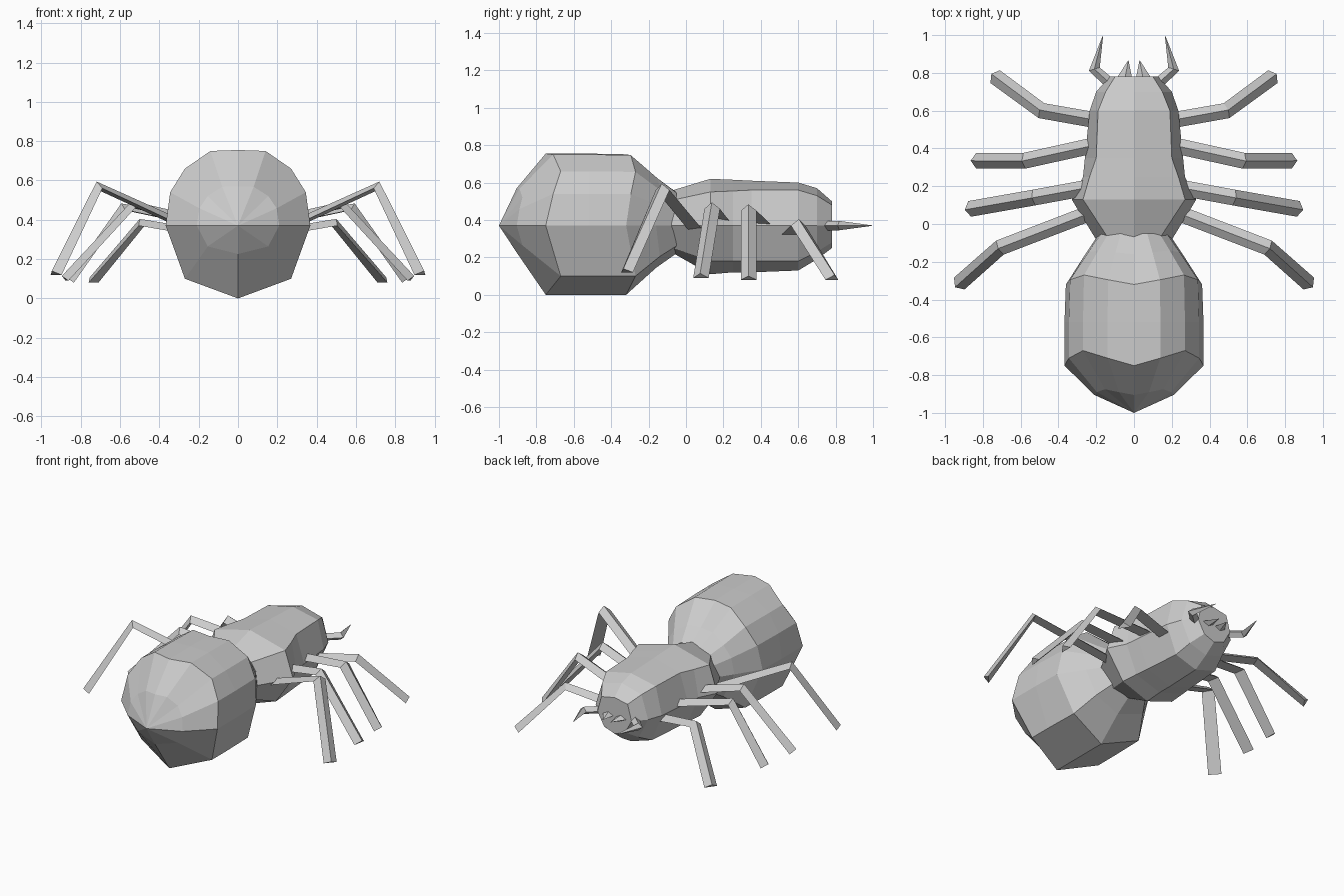
import bpy, bmesh
from mathutils import Vector

cube = bpy.data.objects.get("Cube")
if cube:
    bpy.data.objects.remove(cube, do_unlink=True)

# One plain grey material
grey = bpy.data.materials.new("grey")
grey.use_nodes = True
COLOUR = (0.6, 0.6, 0.6, 1)
grey.diffuse_color = COLOUR
grey.node_tree.nodes["Principled BSDF"].inputs["Base Color"].default_value = COLOUR


def skin(name, rings):
    """Join closed rings of equal length into a capped, flat-shaded object."""
    bm = bmesh.new()
    loops = [[bm.verts.new(p) for p in ring] for ring in rings]
    n = len(loops[0])
    for a, b in zip(loops, loops[1:]):
        for i in range(n):
            j = (i + 1) % n
            bm.faces.new((a[i], a[j], b[j], b[i]))
    bm.faces.new(loops[0])
    bm.faces.new(loops[-1])
    bmesh.ops.remove_doubles(bm, verts=bm.verts, dist=0.0005)
    bmesh.ops.recalc_face_normals(bm, faces=bm.faces)
    mesh = bpy.data.meshes.new(name)
    bm.to_mesh(mesh)
    bm.free()
    mesh.materials.append(grey)
    obj = bpy.data.objects.new(name, mesh)
    bpy.context.collection.objects.link(obj)


def mirrored(half):
    """Close a bottom-to-top half ring across x = 0."""
    return half + [(-x, y, z) for x, y, z in half[-2:0:-1]]


def limb(name, path, section, scales, sign):
    """Sweep a (side, up) section along a path, mitred at the joints."""
    pts = [Vector((x * sign, y, z)) for x, y, z in path]
    rings = []
    for i, p in enumerate(pts):
        before = (p - pts[i - 1]).normalized() if i else Vector()
        after = (pts[i + 1] - p).normalized() if i < len(pts) - 1 else Vector()
        along = (before + after).normalized()
        side = along.cross(Vector((0, 0, 1))).normalized()
        up = side.cross(along)
        rings.append([p + (side * s + up * u) * scales[i] for s, u in section])
    skin(name, rings)


# Abdomen: half outline (x, z above centre, forward shift weight)
MID = 0.37
outline = [(0, -0.37, 0), (0.27, -0.27, 1), (0.368, 0, 0), (0.345, 0.17, 0.5),
           (0.27, 0.29, 1), (0.14, 0.38, 0.5), (0, 0.385, 0)]
# y, width scale, upper scale, lower scale, forward shift
stations = [(-1.0, 0, 0, 0, 0), (-0.905, 0.57, 0.52, 0.39, 0.03),
            (-0.75, 1, 1, 1, 0.08), (-0.52, 1, 1, 1, 0),
            (-0.32, 0.98, 0.99, 1, 0.05), (-0.16, 0.70, 0.66, 0.61, 0.02),
            (-0.05, 0.5, 0.46, 0.4, 0)]
skin("abdomen", [mirrored([(x * w, y + k * shift, MID + z * (up if z > 0 else low))
                           for x, z, k in outline])
                 for y, w, up, low, shift in stations])

# Head and thorax: y, bottom z, lower corner (x, z), side x, upper corner (x, z), top z
thorax = [(-0.10, 0.24, 0.10, 0.26, 0.19, 0.12, 0.50, 0.55),
          (0.13, 0.11, 0.20, 0.18, 0.33, 0.27, 0.55, 0.62),
          (0.25, 0.12, 0.19, 0.18, 0.27, 0.235, 0.555, 0.615),
          (0.35, 0.12, 0.18, 0.18, 0.26, 0.20, 0.56, 0.61),
          (0.60, 0.13, 0.16, 0.18, 0.235, 0.19, 0.56, 0.60),
          (0.70, 0.19, 0.13, 0.23, 0.20, 0.15, 0.53, 0.57),
          (0.78, 0.25, 0.08, 0.28, 0.13, 0.10, 0.48, 0.50)]
skin("head_and_thorax", [mirrored([(0, y, b), (lx, y, lz), (sx, y, MID),
                                   (ux, y, uz), (0, y, t)])
                         for y, b, lx, lz, sx, ux, uz, t in thorax])

# Legs: root, knee, foot
legs = {"leg_1": [(0.15, 0.54, 0.31), (0.49, 0.60, 0.37), (0.735, 0.78, 0.08)],
        "leg_2": [(0.15, 0.43, 0.36), (0.58, 0.335, 0.45), (0.835, 0.335, 0.08)],
        "leg_3": [(0.15, 0.21, 0.37), (0.53, 0.14, 0.46), (0.87, 0.08, 0.09)],
        "leg_4": [(0.15, 0.09, 0.30), (0.71, -0.125, 0.56), (0.925, -0.315, 0.12)]}
triangle = [(-0.042, 0), (0.042, 0), (0, 0.036)]
diamond = [(-0.03, 0), (0, -0.025), (0.03, 0), (0, 0.025)]

for side, sign in (("left", 1), ("right", -1)):
    for name, path in legs.items():
        limb(f"{side}_{name}", path, triangle, (1, 1, 1), sign)
    # Bent feelers and short fangs at the mouth
    limb(f"{side}_feeler", [(0.10, 0.72, MID), (0.21, 0.82, MID), (0.165, 0.995, MID)],
         diamond, (1, 1, 0.05), sign)
    limb(f"{side}_fang", [(0.05, 0.76, MID), (0.03, 0.865, MID)],
         [(s * 1.5, u) for s, u in diamond], (1, 0.03), sign)
